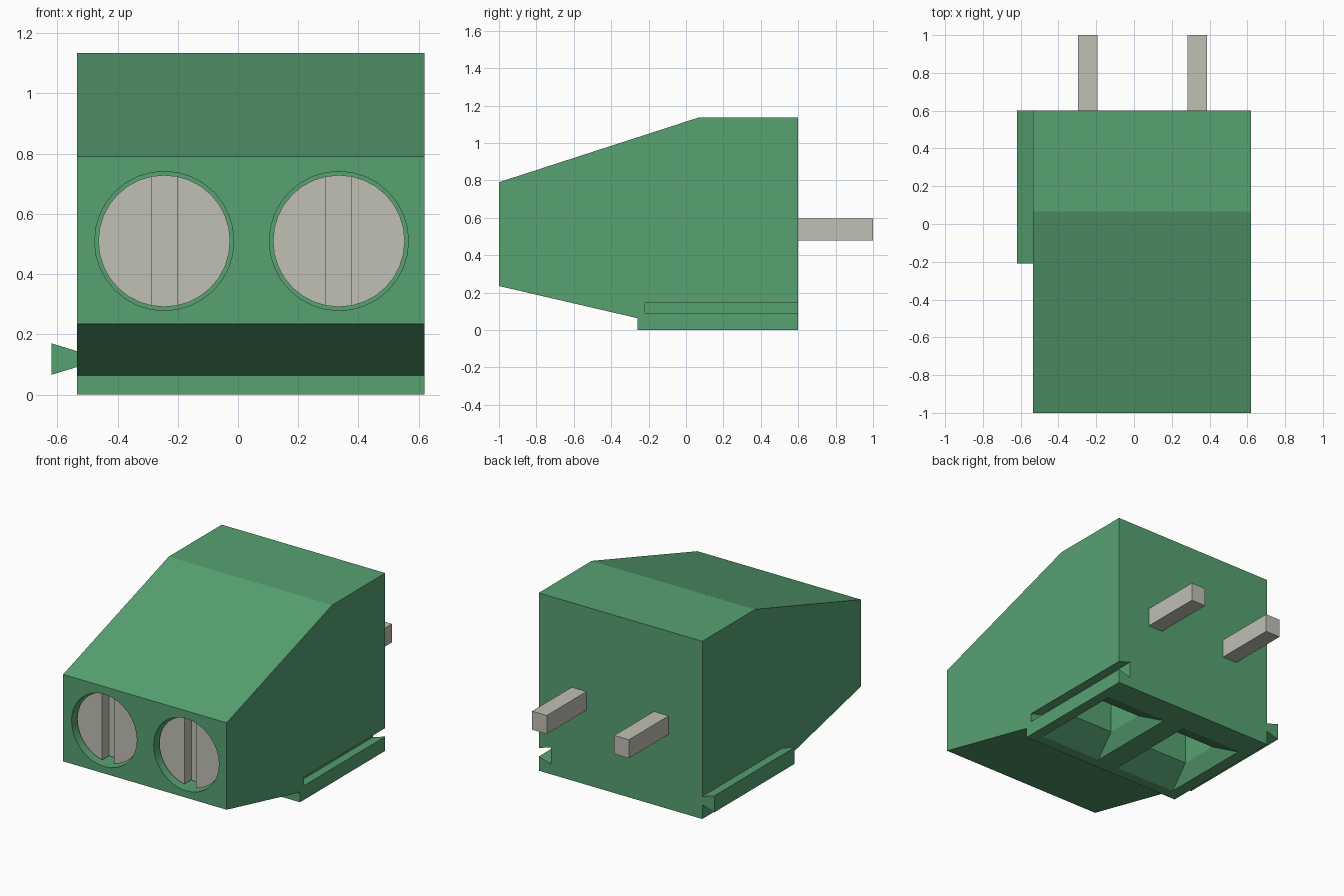
import bpy, bmesh, math
from mathutils import Matrix

cube = bpy.data.objects.get("Cube")
if cube:
    bpy.data.objects.remove(cube, do_unlink=True)


def make_material(name, rgb):
    m = bpy.data.materials.new(name)
    m.use_nodes = True
    m.diffuse_color = (*rgb, 1)
    m.node_tree.nodes["Principled BSDF"].inputs["Base Color"].default_value = (*rgb, 1)
    return m


green = make_material("green plastic", (0.095, 0.36, 0.165))
metal = make_material("pale metal", (0.53, 0.525, 0.46))


def finish(bm, name, mat):
    bmesh.ops.recalc_face_normals(bm, faces=bm.faces)
    me = bpy.data.meshes.new(name)
    bm.to_mesh(me)
    bm.free()
    me.materials.append(mat)
    ob = bpy.data.objects.new(name, me)
    bpy.context.collection.objects.link(ob)
    return ob


def loft(name, sections, mat):
    """Skin matching rings of points and cap both ends."""
    bm = bmesh.new()
    rings = [[bm.verts.new(p) for p in s] for s in sections]
    n = len(rings[0])
    for a, b in zip(rings, rings[1:]):
        for i in range(n):
            j = (i + 1) % n
            bm.faces.new((a[i], a[j], b[j], b[i]))
    bm.faces.new(rings[0])
    bm.faces.new(rings[-1])
    return finish(bm, name, mat)


def rect(x, y, hx, hy, z):
    return [(x - hx, y - hy, z), (x + hx, y - hy, z), (x + hx, y + hy, z), (x - hx, y + hy, z)]


def box(name, x, y, z, mat):
    cx, cy = sum(x) / 2, sum(y) / 2
    hx, hy = (x[1] - x[0]) / 2, (y[1] - y[0]) / 2
    return loft(name, [rect(cx, cy, hx, hy, h) for h in z], mat)


def cylinder(name, x, y, z, radius, mat, sides=32):
    """Cylinder lying along y."""
    bm = bmesh.new()
    place = Matrix.Translation((x, sum(y) / 2, z)) @ Matrix.Rotation(math.pi / 2, 4, "X")
    bmesh.ops.create_cone(bm, cap_ends=True, segments=sides, radius1=radius,
                          radius2=radius, depth=y[1] - y[0], matrix=place)
    return finish(bm, name, mat)


def cut(target, cutter):
    mod = target.modifiers.new("cut", "BOOLEAN")
    mod.operation = "DIFFERENCE"
    mod.solver = "EXACT"
    mod.object = cutter
    bpy.context.view_layer.objects.active = target
    bpy.ops.object.modifier_apply(modifier=mod.name)
    bpy.data.objects.remove(cutter, do_unlink=True)


def dovetail(name, x_narrow, x_wide, half_narrow, half_wide, y, mat):
    zc = 0.118
    prof = [(x_narrow, zc - half_narrow), (x_wide, zc - half_wide),
            (x_wide, zc + half_wide), (x_narrow, zc + half_narrow)]
    return loft(name, [[(px, h, pz) for px, pz in prof] for h in y], mat)


# Housing: side profile drawn across the width
left, right = 0.62, -0.535
profile = [(-1, 0.235), (-1, 0.79), (0.065, 1.135), (0.6, 1.135),
           (0.6, 0), (-0.26, 0), (-0.26, 0.063)]
housing = loft("housing", [[(x, y, z) for y, z in profile] for x in (right, left)], green)

# Dovetail groove on the left, matching rail on the right
cut(housing, dovetail("groove_cutter", 0.63, 0.535, 0.0245, 0.0525, (-0.22, 0.65), green))
dovetail("side_rail", right, -0.62, 0.0265, 0.0525, (-0.21, 0.6), green)

for side, x in (("right", -0.245), ("left", 0.335)):
    # Funnel-shaped wire entry underneath
    y = 0.115
    cut(housing, loft("entry_cutter", [
        rect(x, y, 0.216, 0.305, -0.05), rect(x, y, 0.216, 0.305, 0),
        rect(x, y, 0.165, 0.125, 0.095), rect(x, y, 0.165, 0.125, 0.55)], green))

    # Round screw well in the front
    cut(housing, cylinder("well_cutter", x, (-1.05, -0.8), 0.51, 0.231, green))

    # Slotted screw
    screw = cylinder(side + "_screw", x, (-0.96, -0.79), 0.51, 0.219, metal)
    cut(screw, box("slot_cutter", (x - 0.042, x + 0.042), (-1.0, -0.89), (0.2, 0.8), metal))

    # Solder pin at the back
    box(side + "_pin", (x - 0.052, x + 0.052), (0.59, 1.0), (0.477, 0.595), metal)

# Round walls smooth, all hard edges kept
bpy.ops.object.select_all(action="DESELECT")
for ob in bpy.context.collection.objects:
    if ob.name.endswith("_screw") or ob.name == "housing":
        ob.select_set(True)
        bpy.context.view_layer.objects.active = ob
bpy.ops.object.shade_smooth_by_angle(angle=math.radians(12))
